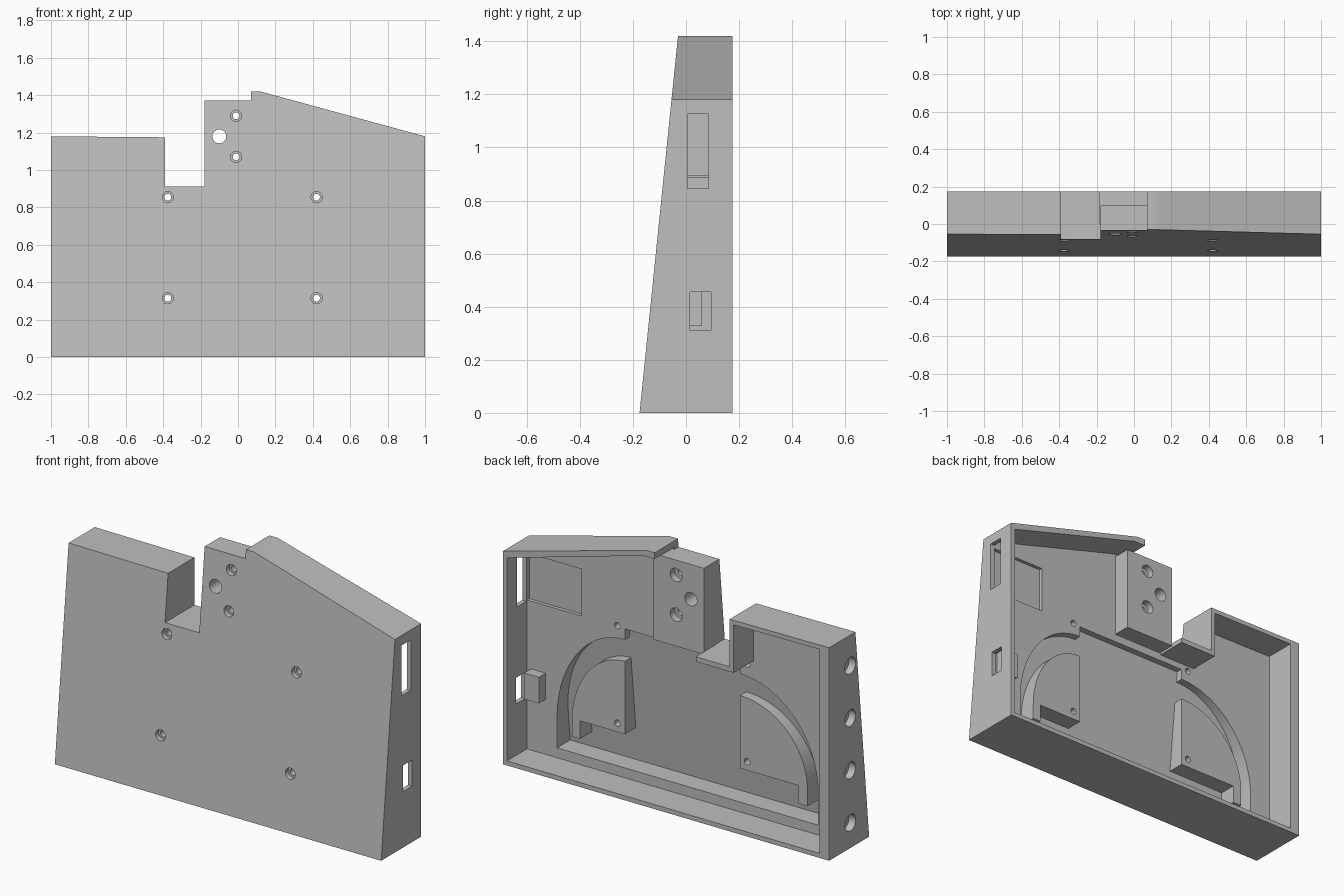
import bpy, bmesh, math

cube = bpy.data.objects.get("Cube")
if cube:
    bpy.data.objects.remove(cube, do_unlink=True)

grey = bpy.data.materials.new("plain_grey")
grey.use_nodes = True
grey.diffuse_color = (0.52, 0.52, 0.52, 1)
grey.node_tree.nodes["Principled BSDF"].inputs["Base Color"].default_value = (0.52, 0.52, 0.52, 1)


def slope(z):
    """Depth of the leaning front face at height z."""
    return -0.175 + 0.102 * z


def finish(name, bm):
    bmesh.ops.recalc_face_normals(bm, faces=bm.faces)
    mesh = bpy.data.meshes.new(name)
    bm.to_mesh(mesh)
    bm.free()
    mesh.materials.append(grey)
    obj = bpy.data.objects.new(name, mesh)
    bpy.context.collection.objects.link(obj)
    return obj


def prism(name, outline, back, front=None, skin=0.0):
    """Extrude an (x, z) outline to y = back, from y = front or from the lean."""
    bm = bmesh.new()
    a = [bm.verts.new((x, slope(z) + skin if front is None else front, z)) for x, z in outline]
    b = [bm.verts.new((x, back, z)) for x, z in outline]
    bm.faces.new(a)
    bm.faces.new(b[::-1])
    for i in range(len(a)):
        j = (i + 1) % len(a)
        bm.faces.new((a[i], b[i], b[j], a[j]))
    return finish(name, bm)


def box(name, x, y, z):
    return prism(name, [(x[0], z[0]), (x[1], z[0]), (x[1], z[1]), (x[0], z[1])], y[1], y[0])


def rod(name, r, start, end):
    """Cylinder between two points along x or y."""
    bm = bmesh.new()
    along_x = start[0] != end[0]
    length = abs(end[0] - start[0]) + abs(end[1] - start[1])
    bmesh.ops.create_cone(bm, cap_ends=True, segments=32, radius1=r, radius2=r, depth=length)
    obj = finish(name, bm)
    if along_x:
        obj.rotation_euler = (0, math.pi / 2, 0)
    else:
        obj.rotation_euler = (math.pi / 2, 0, 0)
    obj.location = [(s + e) / 2 for s, e in zip(start, end)]
    return obj


def arc(cx, cz, rx, rz, n=24):
    """Quarter ellipse from the top down to the side."""
    return [(cx + rx * math.sin(i * math.pi / 2 / n), cz + rz * math.cos(i * math.pi / 2 / n))
            for i in range(n + 1)]


cutters = []


def cut(target, *tools):
    for tool in tools:
        mod = target.modifiers.new("cut", "BOOLEAN")
        mod.operation = "DIFFERENCE"
        mod.solver = "EXACT"
        mod.object = tool
        tool.hide_render = True
        if tool not in cutters:
            cutters.append(tool)


# Wedge-shaped case with a notch in its top
case = prism("case", [(-1, 0), (1, 0), (1, 1.18), (0.15, 1.412), (0.12, 1.42), (0.07, 1.42),
                      (0.07, 1.372), (-0.18, 1.372), (-0.18, 0.912), (-0.39, 0.912),
                      (-0.39, 1.175), (-1, 1.18)], 0.175)

# Open back, leaving the rim walls and the thin notch floor
cavity = prism("cavity_cutter", [(-0.94, 0.025), (0.975, 0.025), (0.975, 1.15), (0.14, 1.385),
                                 (0.06, 1.385), (0.06, 1.5), (-0.25, 1.5), (-0.25, 0.95),
                                 (-0.183, 0.95), (-0.183, 0.885), (-0.415, 0.885),
                                 (-0.415, 1.15), (-0.94, 1.155)], 0.3, 0.0)

# Deep inner pocket with rounded shoulders
left_arc = arc(0.375, 0.25, 0.415, 0.54)
right_arc = arc(-0.33, 0.25, -0.48, 0.54)[::-1]
pocket = prism("pocket_cutter", [(-0.33, 0.85), (0.375, 0.85)] + left_arc
               + [(0.79, 0.08), (-0.81, 0.08)] + right_arc, 0.03, skin=0.052)
cut(case, cavity, pocket)

# Curved mounting pads inside the pocket, each with a small foot
pads = []
for name, x, rx, foot in (("left_pad", 0.375, 0.325, 0.05), ("right_pad", -0.33, -0.415, -0.055)):
    pads.append(prism(name, arc(x, 0.25, rx, 0.42) + [
        (x + rx, 0.167), (x + rx - foot, 0.167), (x + rx - foot, 0.267), (x, 0.267)],
        0.0, skin=0.04))

# Thick block beside the notch
block = box("switch_block", (-0.18, 0.13), (0.0, 0.1), (0.895, 1.372))

# Screw holes, wider at the front
for x, z, targets in ((-0.375, 0.855, [case]), (0.42, 0.855, [case]),
                      (-0.375, 0.315, [case, pads[1]]), (0.42, 0.315, [case, pads[0]]),
                      (-0.01, 1.29, [case, block]), (-0.01, 1.07, [case, block])):
    bore = rod("bore_cutter", 0.018, (x, -0.3, z), (x, 0.14, z))
    sink = rod("sink_cutter", 0.03, (x, -0.3, z), (x, slope(z) + 0.025, z))
    for t in targets:
        cut(t, bore)
    cut(case, sink)
    if block in targets:
        cut(block, rod("rear_sink_cutter", 0.037, (x, 0.06, z), (x, 0.14, z)))
wide = rod("wide_hole_cutter", 0.037, (-0.1, -0.3, 1.18), (-0.1, 0.14, 1.18))
cut(case, wide)
cut(block, wide)

# Blind round sockets on one side wall
for i in range(4):
    z = 0.14 + 0.29 * i
    cut(case, rod("socket_cutter", 0.046, (-1.1, -0.01, z), (-0.96, -0.01, z)))

# Slots in the other side wall, and the shallow recess beside the upper one
cut(case, box("upper_slot_cutter", (0.95, 1.1), (0.005, 0.085), (0.845, 1.125)),
    box("lower_slot_cutter", (0.95, 1.1), (0.015, 0.095), (0.31, 0.455)),
    box("recess_cutter", (0.64, 0.974), (-0.02, 0.02), (0.85, 1.11)))

# Small stop behind the lower slot
stop = box("slot_stop", (0.86, 0.95), (-0.01, 0.06), (0.33, 0.475))

# Bake the cuts and remove the cutters
parts = [case, block, stop] + pads
deps = bpy.context.evaluated_depsgraph_get()
deps.update()
baked = [bpy.data.meshes.new_from_object(p.evaluated_get(deps)) for p in parts]
for part, mesh in zip(parts, baked):
    part.modifiers.clear()
    part.data = mesh
for tool in cutters:
    bpy.data.objects.remove(tool, do_unlink=True)

# Smooth the round walls, keep the edges sharp
bpy.ops.object.select_all(action="DESELECT")
for part in parts:
    part.select_set(True)
bpy.context.view_layer.objects.active = case
bpy.ops.object.shade_smooth_by_angle(angle=math.radians(25))
